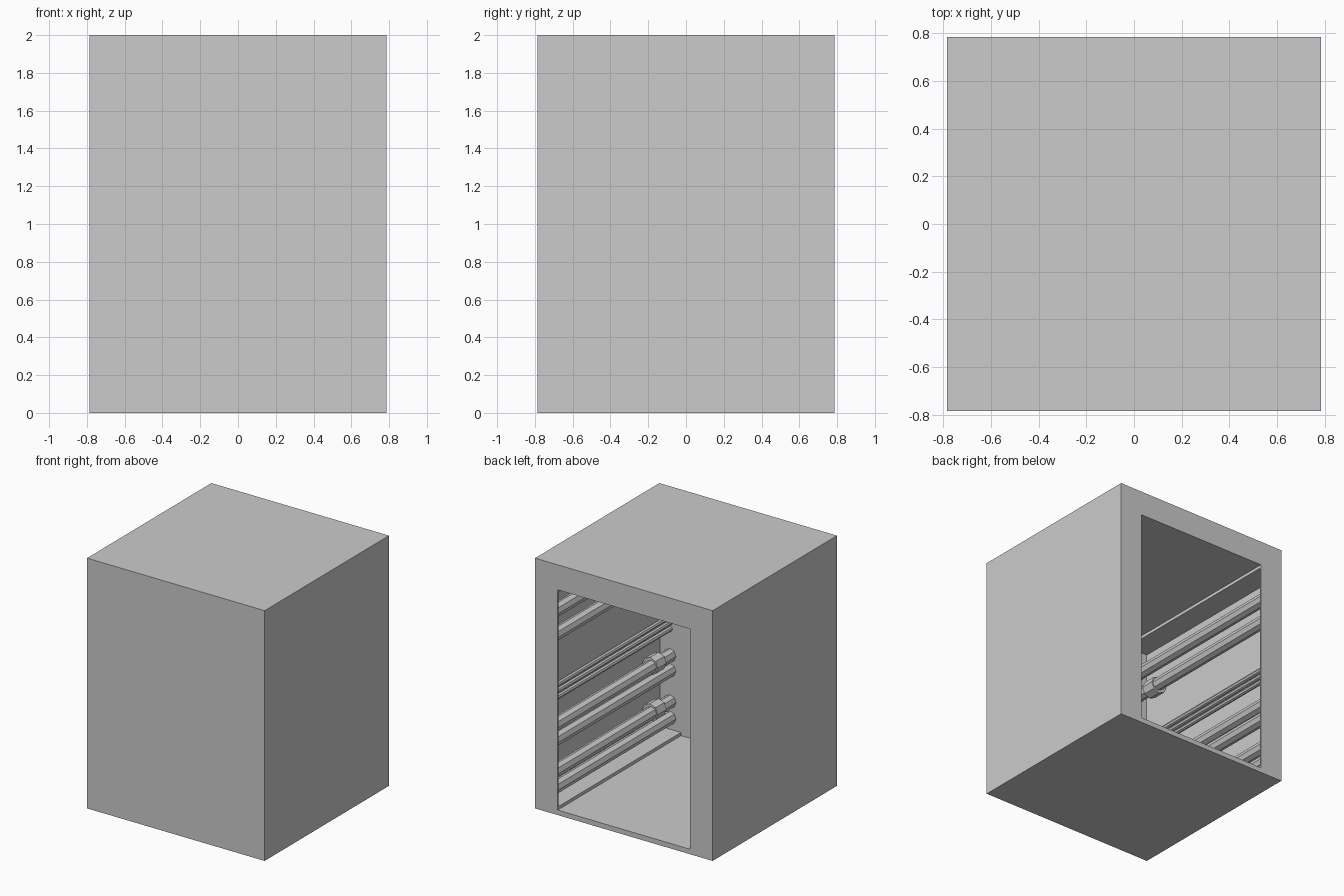
import bpy
from math import pi

if "Cube" in bpy.data.objects:
    bpy.data.objects.remove(bpy.data.objects["Cube"])

H = 0.785      # half width and half depth
OPEN = 0.585   # half width of the passage opening
T = 0.012      # sheet thickness


def box(name, x, y, z, mirror=False):
    bpy.ops.mesh.primitive_cube_add(size=1, location=(sum(x) / 2, sum(y) / 2, sum(z) / 2))
    ob = bpy.context.object
    ob.name = name
    ob.scale = (x[1] - x[0], y[1] - y[0], z[1] - z[0])
    bpy.ops.object.transform_apply(location=True, rotation=True, scale=True)
    if mirror:
        ob.modifiers.new("mirror", 'MIRROR')
    return ob


def pipe(name, x, z, r, y0, y1):
    bpy.ops.mesh.primitive_cylinder_add(vertices=8, radius=r, depth=y1 - y0,
                                        location=(x, (y0 + y1) / 2, z),
                                        rotation=(pi / 2, 0, 0))
    ob = bpy.context.object
    ob.name = name
    bpy.ops.object.transform_apply(location=True, rotation=True, scale=True)
    ob.modifiers.new("mirror", 'MIRROR')
    return ob


# Outer shell
box("floor_slab", (-H, H), (-H, H), (0, 0.04))
box("ceiling_slab", (-H, H), (-H, H), (1.80, 2.0))
box("side_wall", (H - T, H), (-H, H), (0.04, 1.80), True)
box("front_panel", (-H, H), (-H, -H + T), (0.04, 1.80))
box("back_frame_jamb", (OPEN, H - T), (H - T, H), (0.04, 1.80), True)

# Raised and lowered ledges of the side channels
box("channel_floor", (OPEN, H - T), (-H + T, H - T), (0.04, 0.065), True)
box("channel_ceiling", (OPEN, H - T), (-H + T, H - T), (1.775, 1.80), True)

# Large pipes along both walls
for i, z in enumerate((0.16, 0.29, 0.54, 0.66, 1.38, 1.57)):
    pipe(f"wall_pipe_{i + 1}", 0.68, z, 0.05, -H + T, H - T)

# Thin conduits
for i, z in enumerate((0.87, 0.92, 0.97)):
    pipe(f"conduit_{i + 1}", 0.68, z, 0.02, -H + T, H - T)

# Collars near the front end
for i, z in enumerate((0.29, 0.66, 1.38)):
    pipe(f"pipe_collar_{i + 1}", 0.69, z, 0.07, -0.64, -0.53)
